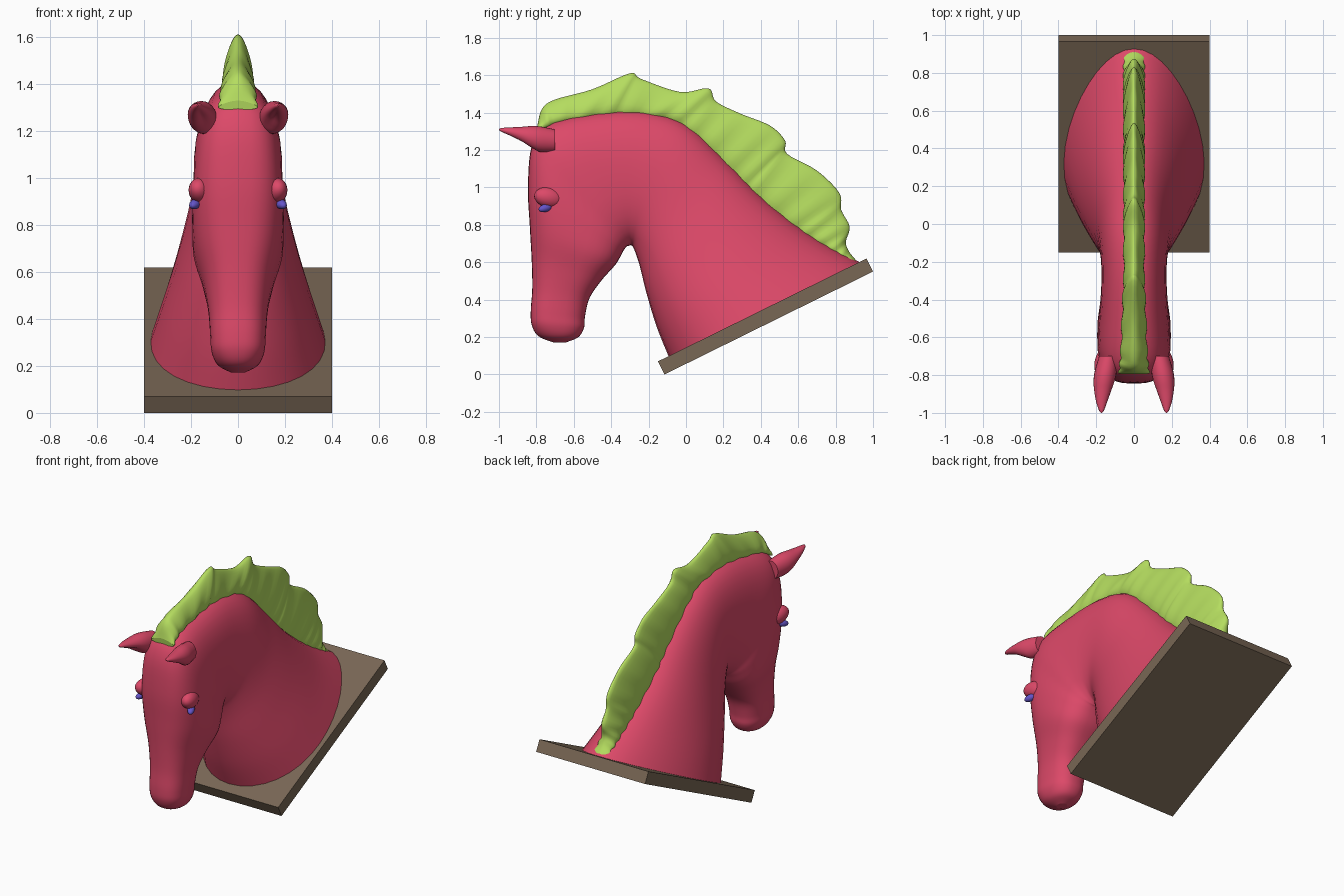
import bpy, bmesh, math
from mathutils import Vector

if "Cube" in bpy.data.objects:
    bpy.data.objects.remove(bpy.data.objects["Cube"])


def material(name, rgb):
    m = bpy.data.materials.new(name)
    m.diffuse_color = (*rgb, 1)
    m.use_nodes = True
    m.node_tree.nodes["Principled BSDF"].inputs["Base Color"].default_value = m.diffuse_color
    return m


RED = material("coat_red", (0.72, 0.066, 0.14))
LIME = material("mane_lime", (0.46, 0.72, 0.115))
BROWN = material("board_brown", (0.19, 0.135, 0.09))
BLUE = material("eye_blue", (0.13, 0.09, 0.58))


def finish(bm, name, mat, smooth=True):
    bmesh.ops.recalc_face_normals(bm, faces=bm.faces)
    me = bpy.data.meshes.new(name)
    bm.to_mesh(me)
    bm.free()
    me.materials.append(mat)
    for p in me.polygons:
        p.use_smooth = smooth and len(p.vertices) == 4
    ob = bpy.data.objects.new(name, me)
    bpy.context.collection.objects.link(ob)
    return ob


def skin(rings, name, mat):
    """Join rings of points into one closed skin."""
    bm = bmesh.new()
    vs = [[bm.verts.new(p) for p in r] for r in rings]
    n = len(vs[0])
    for a, b in zip(vs, vs[1:]):
        for i in range(n):
            bm.faces.new((a[i], a[(i + 1) % n], b[(i + 1) % n], b[i]))
    bm.faces.new(vs[0])
    bm.faces.new(vs[-1])
    return finish(bm, name, mat)


def smooth_steps(rows, steps):
    """Catmull-Rom interpolation of rows of numbers."""
    out = []
    for i in range(len(rows) - 1):
        p0, p1 = rows[max(i - 1, 0)], rows[i]
        p2, p3 = rows[i + 1], rows[min(i + 2, len(rows) - 1)]
        for s in range(steps):
            t = s / steps
            out.append([0.5 * (2 * b + (c - a) * t + (2 * a - 5 * b + 4 * c - d) * t * t
                               + (3 * b - a - 3 * c + d) * t ** 3)
                        for a, b, c, d in zip(p0, p1, p2, p3)])
    return out + [list(rows[-1])]


def power(v, e):
    return math.copysign(abs(v) ** e, v)


def section(yi, zi, yo, zo, w, k, e, n=36):
    """Rounded section from an inner to an outer point; k widens the inner side."""
    ring = []
    for i in range(n):
        a = math.tau * i / n
        u = power(math.cos(a), e)
        x = w * power(math.sin(a), e) * (1 + k * u)
        ring.append((x, (yi + yo) / 2 + (yi - yo) / 2 * u, (zi + zo) / 2 + (zi - zo) / 2 * u))
    return ring


# Neck and head: inner y, z (chest, throat, jaw), outer y, z (crest, face), half width, skew, squareness
BODY = [
    (-.09, .09, .93, .60, .365, .22, 1.0),
    (-.155, .25, .68, .74, .315, .18, 1.0),
    (-.21, .43, .43, .93, .255, .12, .95),
    (-.25, .59, .22, 1.14, .205, .08, .92),
    (-.28, .675, .0, 1.34, .18, .0, .9),
    (-.292, .69, -.25, 1.41, .172, .0, .88),
    (-.30, .69, -.52, 1.395, .178, .0, .82),
    (-.308, .687, -.74, 1.34, .188, .0, .75),
    (-.318, .683, -.825, 1.22, .19, .0, .7),
    (-.335, .66, -.845, 1.0, .195, .0, .7),
    (-.375, .59, -.835, .79, .188, .05, .74),
    (-.45, .505, -.825, .61, .152, .06, .78),
    (-.515, .41, -.822, .46, .127, .0, .8),
    (-.54, .31, -.83, .34, .118, -.05, .8),
    (-.545, .25, -.825, .265, .112, -.05, .82),
    (-.575, .20, -.79, .205, .085, .0, .9),
    (-.64, .172, -.71, .172, .03, .0, 1.0),
]
skin([section(*r) for r in smooth_steps(BODY, 5)], "head_and_neck", RED)

# Mane: inner y, z along the crest, outer y, z along the wavy edge
MANE = [
    (-.79, 1.29, -.795, 1.33), (-.74, 1.31, -.77, 1.42), (-.68, 1.33, -.70, 1.47),
    (-.58, 1.345, -.5, 1.525), (-.45, 1.36, -.3, 1.61), (-.33, 1.37, -.24, 1.58),
    (-.2, 1.365, -.03, 1.51), (-.08, 1.34, .12, 1.53), (0, 1.28, .16, 1.46),
    (.1, 1.19, .29, 1.395), (.2, 1.08, .45, 1.33), (.28, 1.0, .53, 1.25),
    (.34, .94, .54, 1.18), (.44, .85, .70, 1.09), (.54, .77, .82, .97),
    (.62, .72, .83, .88), (.70, .68, .875, .79), (.78, .645, .855, .71),
    (.84, .62, .87, .66), (.89, .59, .91, .61),
]
rings = []
for i, r in enumerate(smooth_steps(MANE, 5)):
    width = 0.05 + 0.004 * math.sin(i * 1.3) + 0.025 * max(0, 1 - i / 25)
    rings.append(section(*r, width, 0.45, 0.9, 24))
skin(rings, "mane", LIME)

# Ears: y, centre z, centre x, radius x, radius z; hollowed on the lower inner side
EAR = [
    (-.70, 1.25, .135, .05, .06, 0), (-.78, 1.258, .15, .058, .068, 0),
    (-.83, 1.268, .158, .056, .06, .25), (-.88, 1.282, .165, .046, .042, .5),
    (-.94, 1.297, .171, .03, .024, .4), (-.985, 1.307, .172, .014, .011, .1),
    (-1.0, 1.31, .172, .003, .003, 0),
]
for side, name in ((1, "ear_right"), (-1, "ear_left")):
    rings = []
    for y, z, x, rx, rz, dent in smooth_steps(EAR, 4):
        ring = []
        for i in range(24):
            a = math.tau * i / 24
            off = math.cos(a - math.radians(245))
            f = 1 - dent * max(0, off) ** 4
            ring.append((side * (x + rx * f * math.cos(a)), y, z + rz * f * math.sin(a)))
        rings.append(ring)
    skin(rings, name, RED)


def ellipsoid(name, mat, centre, size, tilt=0, turn=0):
    bpy.ops.mesh.primitive_uv_sphere_add(segments=24, ring_count=14, location=centre,
                                         rotation=(tilt, 0, turn))
    ob = bpy.context.object
    ob.name = name
    ob.scale = size
    ob.data.materials.append(mat)
    bpy.ops.object.shade_smooth()


# Brows and eyes
for side, label in ((1, "right"), (-1, "left")):
    ellipsoid("brow_" + label, RED, (side * .158, -.73, .945), (.05, .085, .055), -.2, side * .25)
    ellipsoid("eye_" + label, BLUE, (side * .182, -.752, .89), (.022, .04, .021), .25, side * .45)

# Tilted mounting board
bm = bmesh.new()
profile = [(-.115, 0), (1.0, .55), (.965, .62), (-.15, .07)]
face = bm.faces.new([bm.verts.new((-.4, y, z)) for y, z in profile])
ext = bmesh.ops.extrude_face_region(bm, geom=[face])
bmesh.ops.translate(bm, vec=Vector((.8, 0, 0)),
                    verts=[v for v in ext["geom"] if isinstance(v, bmesh.types.BMVert)])
finish(bm, "mounting_board", BROWN, smooth=False)
